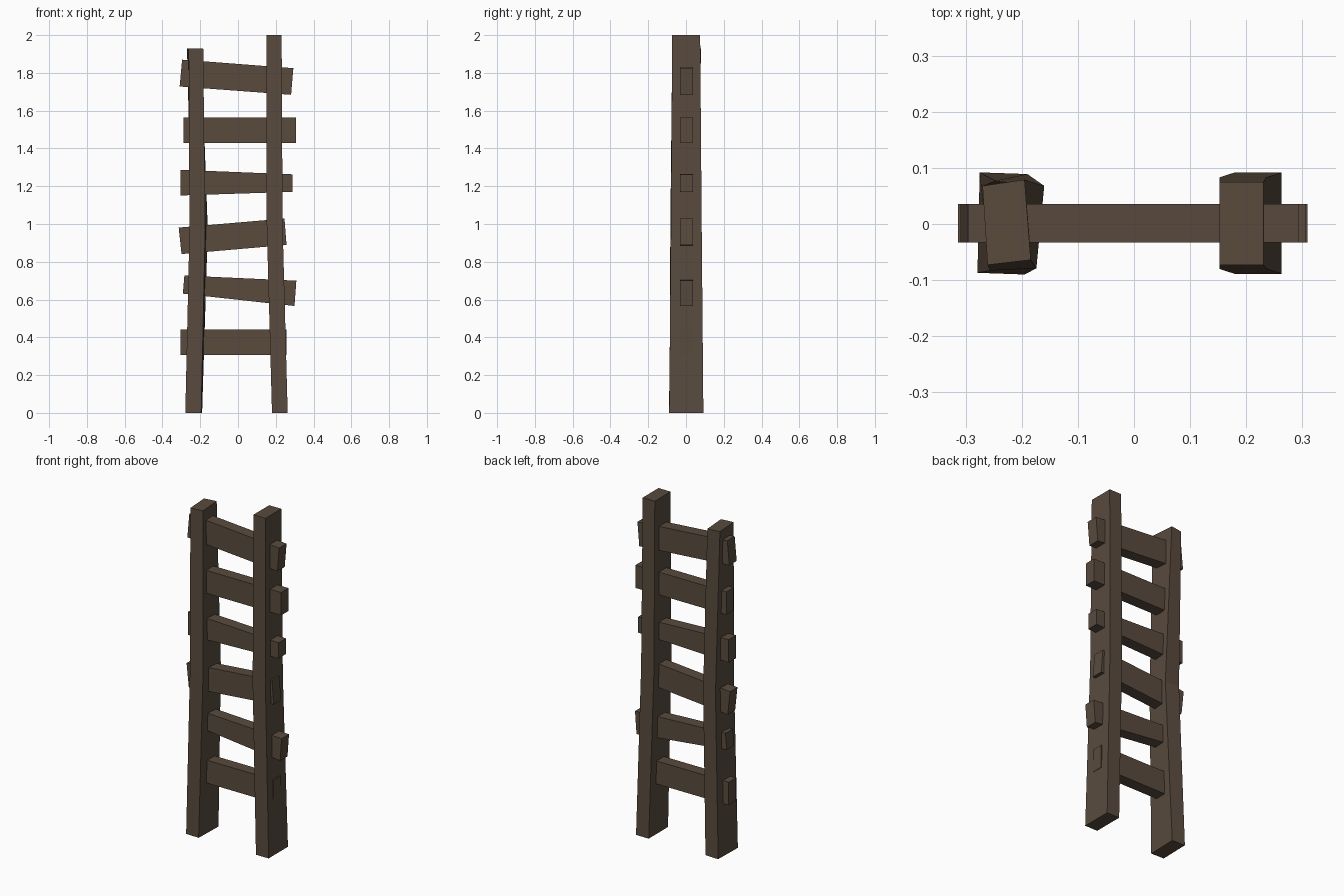
import bpy

wood = bpy.data.materials.new("dark_wood")
wood.diffuse_color = (0.10, 0.07, 0.048, 1)


def loft(name, rings):
    """Join four-sided cross-sections into a closed beam."""
    n = len(rings)
    verts = [v for ring in rings for v in ring]
    faces = [(0, 3, 2, 1), tuple(4 * (n - 1) + i for i in range(4))]
    for k in range(n - 1):
        a, b = 4 * k, 4 * k + 4
        for i in range(4):
            j = (i + 1) % 4
            faces.append((a + i, a + j, b + j, b + i))
    mesh = bpy.data.meshes.new(name)
    mesh.from_pydata(verts, [], faces)
    mesh.materials.append(wood)
    obj = bpy.data.objects.new(name, mesh)
    bpy.context.collection.objects.link(obj)
    return obj


def level(z, *corners):
    return [(x, y, z) for x, y in corners]


def rect(z, x0, x1, y0, y1):
    return level(z, (x0, y0), (x1, y0), (x1, y1), (x0, y1))


# Left rail: bent in the middle and slightly twisted
loft("left_rail", [
    level(0, (-0.279, -0.087), (-0.195, -0.09), (-0.19, 0.089), (-0.275, 0.092)),
    level(0.97, (-0.257, -0.083), (-0.174, -0.079), (-0.160, 0.068), (-0.247, 0.077)),
    level(1.93, (-0.261, -0.073), (-0.184, -0.064), (-0.195, 0.079), (-0.27, 0.068)),
])

# Right rail: splayed below the middle, straight above
loft("right_rail", [
    rect(0, 0.18, 0.263, -0.089, 0.092),
    rect(1.0, 0.152, 0.236, -0.080, 0.083),
    rect(2.0, 0.152, 0.231, -0.073, 0.075),
])

# Rungs: (x, z) of left bottom, left top, right bottom, right top
rungs = [
    ((-0.305, 0.306), (-0.305, 0.442), (0.257, 0.306), (0.257, 0.442)),
    ((-0.292, 0.631), (-0.284, 0.727), (0.299, 0.566), (0.309, 0.700)),
    ((-0.299, 0.841), (-0.314, 0.981), (0.257, 0.889), (0.246, 1.029)),
    ((-0.305, 1.151), (-0.305, 1.287), (0.289, 1.170), (0.289, 1.263)),
    ((-0.289, 1.430), (-0.289, 1.565), (0.306, 1.430), (0.306, 1.565)),
    ((-0.309, 1.728), (-0.296, 1.870), (0.281, 1.684), (0.293, 1.825)),
]
for i, (lb, lt, rb, rt) in enumerate(rungs):
    loft(f"rung_{i + 1}", [
        [(b[0], -0.033, b[1]), (b[0], 0.036, b[1]),
         (t[0], 0.036, t[1]), (t[0], -0.033, t[1])]
        for b, t in ((lb, lt), (rb, rt))
    ])
